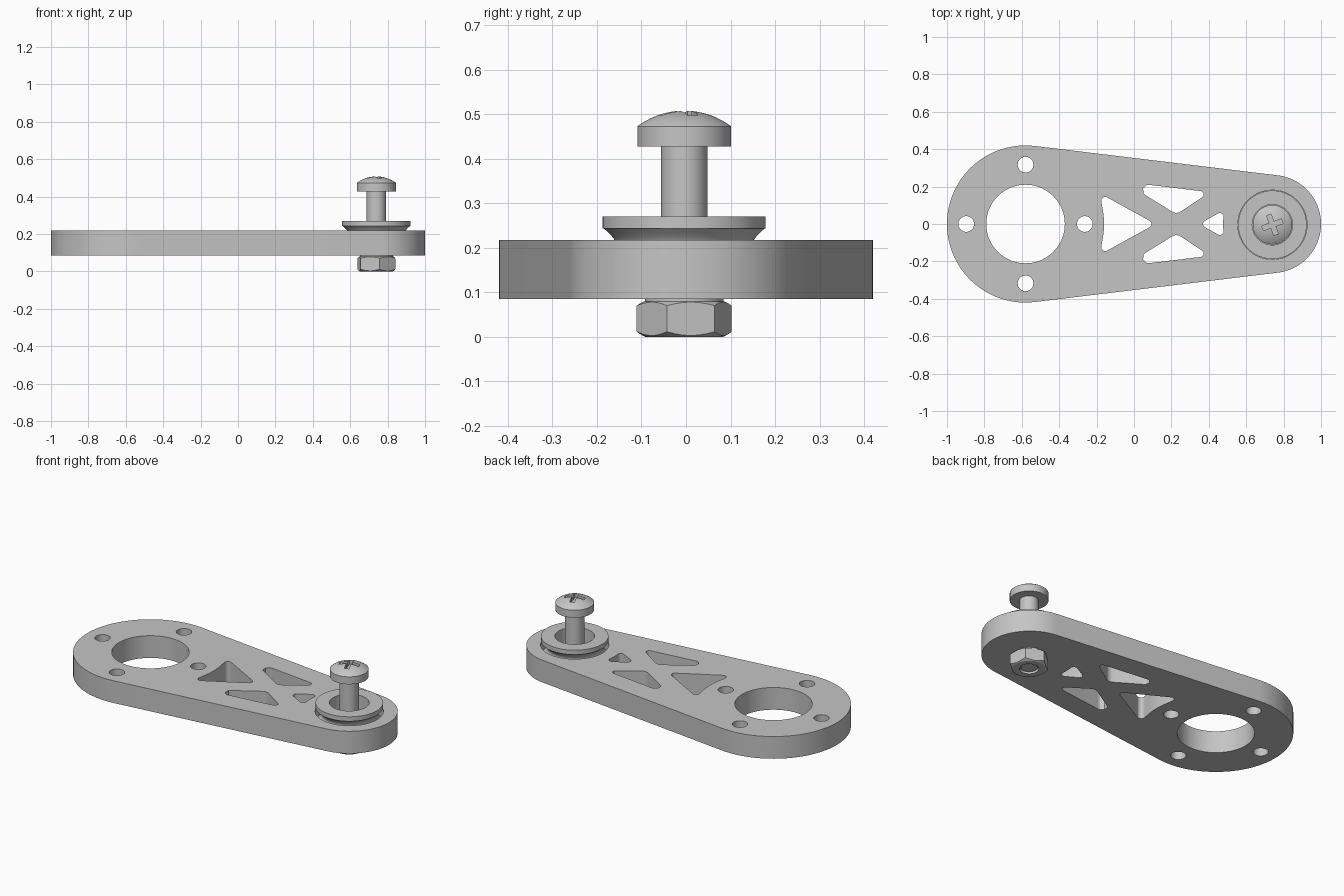
import bpy, bmesh
from math import sin, cos, pi, radians, acos, sqrt
from mathutils import Vector

if "Cube" in bpy.data.objects:
    bpy.data.objects.remove(bpy.data.objects["Cube"])

steel = bpy.data.materials.new("grey metal")
steel.use_nodes = True
GREY = (0.56, 0.56, 0.56, 1)
steel.diffuse_color = GREY
steel.node_tree.nodes["Principled BSDF"].inputs["Base Color"].default_value = GREY

BOLT = Vector((0.74, -0.004))      # axis of the bolt and pulley
HUB = Vector((-0.58, 0))           # centre of the big end


def finish(name, bm):
    bmesh.ops.recalc_face_normals(bm, faces=bm.faces)
    mesh = bpy.data.meshes.new(name)
    bm.to_mesh(mesh)
    bm.free()
    ob = bpy.data.objects.new(name, mesh)
    bpy.context.collection.objects.link(ob)
    mesh.materials.append(steel)
    return ob


def arc(c, r, a0, a1, n):
    return [Vector((c[0] + r * cos(a0 + (a1 - a0) * i / n),
                    c[1] + r * sin(a0 + (a1 - a0) * i / n))) for i in range(n + 1)]


def circle(c, r, n=48):
    return arc(c, r, 0, 2 * pi, n)[:-1]


def rounded(corners):
    """Outline from (x, y, radius) corners; radius 0 keeps a plain point."""
    out, n = [], len(corners)
    for i, (x, y, r) in enumerate(corners):
        p = Vector((x, y))
        if r == 0:
            out.append(p)
            continue
        u = (Vector(corners[i - 1][:2]) - p).normalized()
        v = (Vector(corners[(i + 1) % n][:2]) - p).normalized()
        half = u.angle(v) / 2
        centre = p + (u + v).normalized() * (r / sin(half))
        start = p + u * (r * cos(half) / sin(half)) - centre
        end = p + v * (r * cos(half) / sin(half)) - centre
        for k in range(9):
            t = k / 8
            out.append(centre + start.lerp(end, t).normalized() * r)
    return out


def prism(name, outline, z0, z1):
    bm = bmesh.new()
    face = bm.faces.new([bm.verts.new((p.x, p.y, z0)) for p in outline])
    top = bmesh.ops.extrude_face_region(bm, geom=[face], use_keep_orig=True)["geom"]
    bmesh.ops.translate(bm, vec=(0, 0, z1 - z0),
                        verts=[g for g in top if isinstance(g, bmesh.types.BMVert)])
    return finish(name, bm)


def lathe(name, profile, closed=False, steps=64):
    bm = bmesh.new()
    vs = [bm.verts.new((BOLT.x + r, BOLT.y, z)) for r, z in profile]
    pairs = list(zip(vs, vs[1:])) + ([(vs[-1], vs[0])] if closed else [])
    edges = [bm.edges.new(p) for p in pairs]
    bmesh.ops.spin(bm, geom=vs + edges, cent=(BOLT.x, BOLT.y, 0), axis=(0, 0, 1),
                   angle=2 * pi, steps=steps)
    bmesh.ops.remove_doubles(bm, verts=bm.verts, dist=1e-5)
    return finish(name, bm)


def combine(ob, cutter, operation="DIFFERENCE"):
    mod = ob.modifiers.new("cut", "BOOLEAN")
    mod.operation, mod.solver, mod.object = operation, "EXACT", cutter
    bpy.context.view_layer.objects.active = ob
    bpy.ops.object.modifier_apply(modifier=mod.name)
    bpy.data.objects.remove(cutter)


# Tapered arm plate: two round ends joined by tangent sides
Z0, Z1 = 0.085, 0.218
R, r, tip = 0.42, 0.262, Vector((0.738, 0))
tangent = acos((R - r) / (tip.x - HUB.x))
outline = arc(HUB, R, tangent, 2 * pi - tangent, 64) + arc(tip, r, -tangent, tangent, 40)
plate = prism("arm_plate", outline, Z0, Z1)

# Openings through the plate
openings = [circle(HUB, 0.21, 72), circle(BOLT, 0.057)]
openings += [circle(HUB + 0.317 * Vector((cos(a), sin(a))), 0.042, 32)
             for a in (0, pi / 2, pi, 3 * pi / 2)]
rear_side = [(p.x, p.y, 0) for p in arc(HUB, 0.42, -0.22, 0.22, 8)]
openings.append(rounded([(0.115, 0, 0.02), (-0.18, 0.162, 0.02)]
                        + rear_side[::-1] + [(-0.18, -0.162, 0.02)]))
tip_side = [(p.x, p.y, 0) for p in arc((BOLT.x, 0), 0.264, pi - 0.1, pi + 0.1, 4)]
openings.append(rounded([(0.348, 0, 0.02), (0.487, -0.077, 0.02)]
                        + tip_side[::-1] + [(0.487, 0.077, 0.02)]))
for s in (1, -1):
    openings.append(rounded([(-0.055, s * 0.226, 0.03), (0.405, s * 0.17, 0.018),
                             (0.227, s * 0.052, 0.04)]))
for shape in openings:
    combine(plate, prism("cutter", shape, Z0 - 0.1, Z1 + 0.1))
# Round pocket the pulley sits in
combine(plate, prism("cutter", circle(BOLT, 0.185, 64), 0.13, Z1 + 0.1))

# Grooved pulley
groove = [(0.18 - 0.03 * sin(pi * i / 12), 0.243 - 0.086 * i / 12) for i in range(13)]
pulley = lathe("grooved_pulley", [(0.108, 0.27), (0.183, 0.27), (0.183, 0.243)] + groove
               + [(0.183, 0.157), (0.183, 0.131), (0.108, 0.131)], closed=True)

# Screw: shank and domed head
head_r, rise = 0.105, 0.035
ball = (head_r ** 2 + rise ** 2) / (2 * rise)
dome = [(x, 0.473 + sqrt(ball ** 2 - x * x) - ball + rise)
        for x in (head_r * (1 - i / 10) for i in range(11))]
screw = lathe("screw", [(0, 0.008), (0.045, 0.008), (0.052, 0.015), (0.052, 0.428),
                        (head_r, 0.428)] + dome)
# Cross recess in the head
L, W = 0.056, 0.013
cross = [(L, -W), (L, W), (W, W), (W, L), (-W, L), (-W, W),
         (-L, W), (-L, -W), (-W, -W), (-W, -L), (W, -L), (W, -W)]
a = radians(20)
cross = [BOLT + Vector((x * cos(a) - y * sin(a), x * sin(a) + y * cos(a))) for x, y in cross]
combine(screw, prism("cutter", cross, 0.475, 0.6))

# Hexagonal nut with chamfered corners and a washer face
turn = radians(-21)
nut = prism("hex_nut", arc(BOLT, 0.108, turn, turn + 2 * pi, 6)[:-1], 0, 0.085)
chamfer = lathe("cutter", [(0.053, 0), (0.088, 0), (0.112, 0.014), (0.112, 0.068),
                           (0.09, 0.08), (0.088, 0.08), (0.088, 0.085), (0.053, 0.085)],
                closed=True)
combine(nut, chamfer, "INTERSECT")

# Smooth the round faces, keep the edges sharp
for ob in (plate, pulley, screw, nut):
    bpy.ops.object.select_all(action="DESELECT")
    ob.select_set(True)
    bpy.context.view_layer.objects.active = ob
    bpy.ops.object.shade_smooth_by_angle(angle=radians(25))
